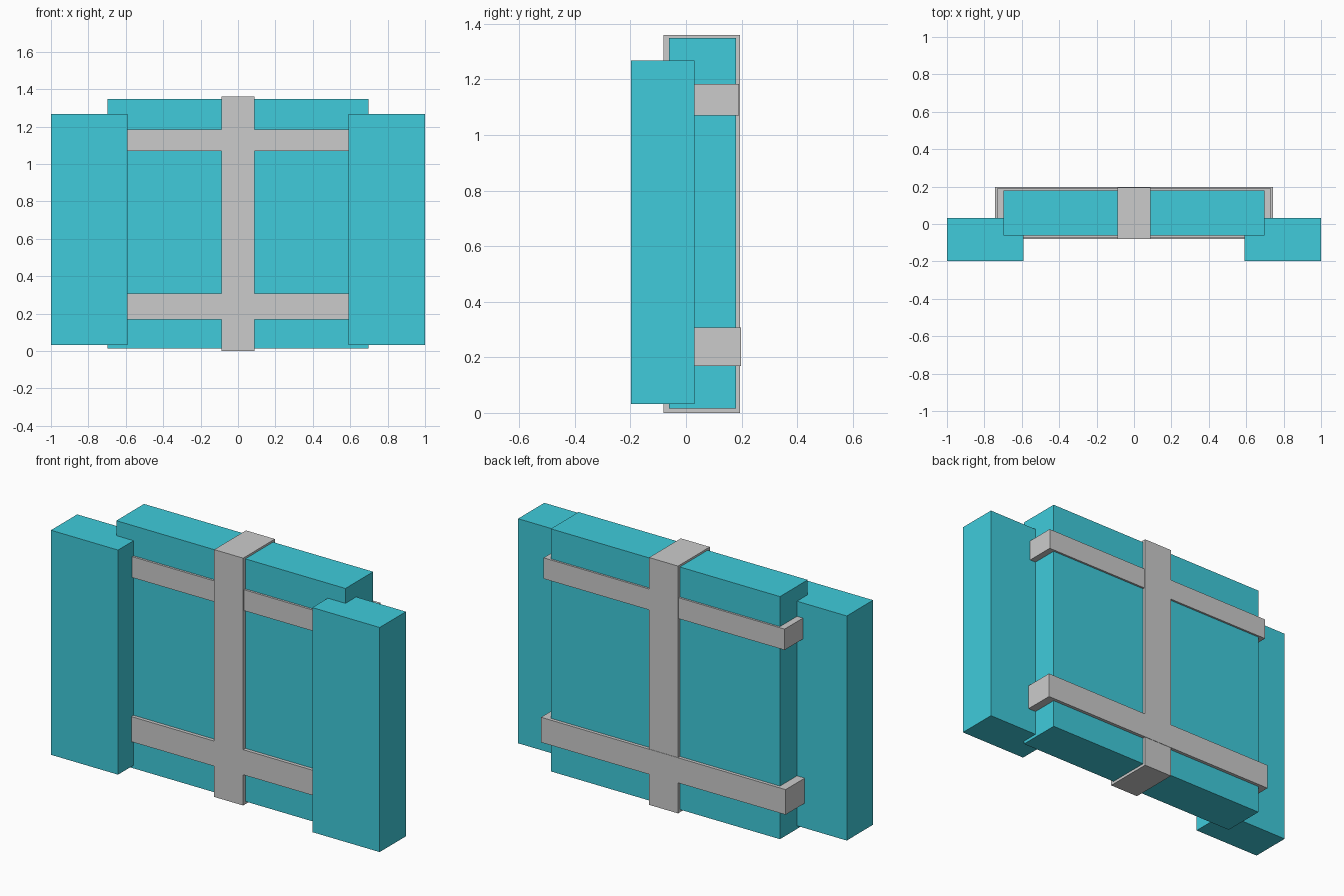
import bpy

if "Cube" in bpy.data.objects:
    bpy.data.objects.remove(bpy.data.objects["Cube"])

teal = bpy.data.materials.new("teal_padding")
teal.diffuse_color = (0.05, 0.60, 0.71, 1)
teal.use_nodes = True
teal.node_tree.nodes["Principled BSDF"].inputs["Base Color"].default_value = teal.diffuse_color


def box(name, x, y, z, material=None):
    """Box from (min, max) ranges along each axis."""
    spans = (x, y, z)
    bpy.ops.mesh.primitive_cube_add(size=1, location=[(a + b) / 2 for a, b in spans])
    obj = bpy.context.object
    obj.name = name
    obj.scale = [b - a for a, b in spans]
    bpy.ops.object.transform_apply(location=False, rotation=False, scale=True)
    if material:
        obj.data.materials.append(material)
    return obj


# Large central slab
box("main_panel", (-0.697, 0.697), (-0.062, 0.179), (0.015, 1.349), teal)

# Thick slabs overlapping the front edges
box("side_panel_left", (-1.0, -0.592), (-0.197, 0.031), (0.032, 1.267), teal)
box("side_panel_right", (0.59, 1.0), (-0.197, 0.031), (0.032, 1.267), teal)

# Straps wrapping the central slab
box("vertical_strap", (-0.088, 0.088), (-0.081, 0.195), (0.0, 1.36))
box("upper_strap", (-0.733, 0.733), (-0.074, 0.190), (1.069, 1.184))
box("lower_strap", (-0.744, 0.744), (-0.081, 0.197), (0.169, 0.307))
